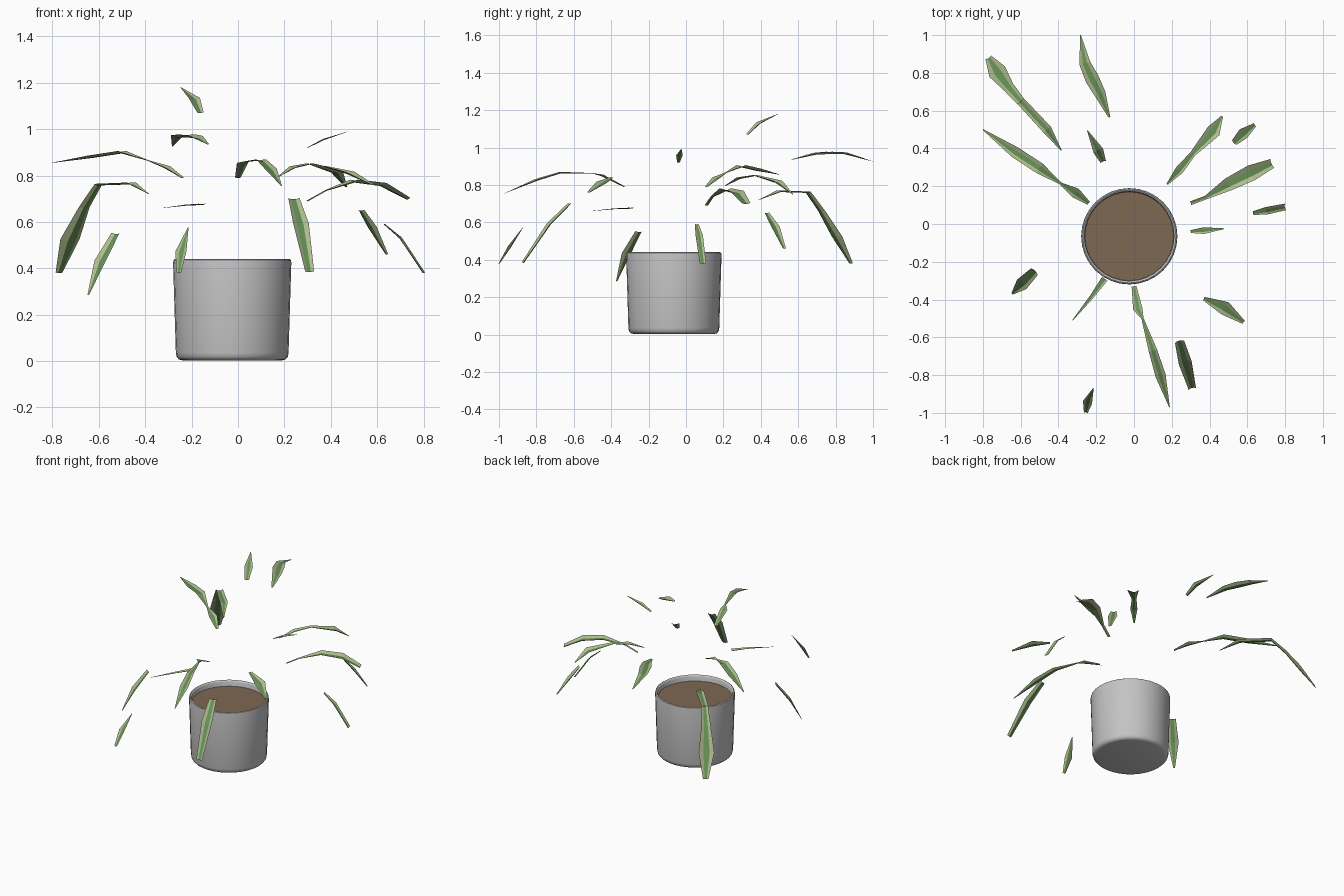
import bpy, bmesh, math
from mathutils import Vector


def material(name, rgb):
    m = bpy.data.materials.new(name)
    m.diffuse_color = (*rgb, 1)
    return m


GREY = material("pot_grey", (0.55, 0.55, 0.55))
SOIL = material("soil_brown", (0.21, 0.14, 0.085))
PALE = material("pale_leaf_edge", (0.42, 0.50, 0.27))
GREEN = material("leaf_green", (0.13, 0.28, 0.09))


def new_object(name, bm, mats):
    me = bpy.data.meshes.new(name)
    bm.to_mesh(me)
    bm.free()
    ob = bpy.data.objects.new(name, me)
    bpy.context.collection.objects.link(ob)
    for m in mats:
        me.materials.append(m)
    return ob


def lathe(name, profile, mat, centre, sides=32):
    """Revolve (radius, z) points; zero radius closes the end with a fan."""
    bm = bmesh.new()
    vs = [bm.verts.new((r, 0, z)) for r, z in profile]
    es = [bm.edges.new(p) for p in zip(vs, vs[1:])]
    bmesh.ops.spin(bm, geom=vs + es, cent=(0, 0, 0), axis=(0, 0, 1),
                   angle=2 * math.pi, steps=sides, use_merge=True)
    bmesh.ops.remove_doubles(bm, verts=bm.verts, dist=0.0005)
    bmesh.ops.recalc_face_normals(bm, faces=bm.faces)
    ob = new_object(name, bm, [mat])
    ob.location = (*centre, 0)
    bpy.ops.object.select_all(action='DESELECT')
    ob.select_set(True)
    bpy.context.view_layer.objects.active = ob
    bpy.ops.object.shade_smooth_by_angle(angle=math.radians(40))
    return ob


# Pot with rounded foot and rim, and the soil inside it
C = (-0.025, -0.065)
lathe("pot", [(0, 0.003), (0.215, 0.003), (0.23, 0.007), (0.24, 0.018), (0.243, 0.035),
              (0.255, 0.425), (0.253, 0.436), (0.247, 0.44), (0.241, 0.437),
              (0.237, 0.428), (0.23, 0.30), (0, 0.30)], GREY, C)
bm = bmesh.new()
bmesh.ops.create_circle(bm, cap_ends=True, segments=32, radius=0.235)
soil = new_object("soil", bm, [SOIL])
soil.location = (*C, 0.40)


def leaf(name, path, widths):
    """Shallow folded blade along a path: pale edges, green middle."""
    bm = bmesh.new()
    pts = [Vector(p) for p in path]
    rows = []
    for i, (p, w) in enumerate(zip(pts, widths)):
        t = (pts[min(i + 1, len(pts) - 1)] - pts[max(i - 1, 0)]).normalized()
        side = t.cross(Vector((0, 0, 1))).normalized()
        up = side.cross(t)
        rows.append([bm.verts.new(p + side * (u * w / 2) + up * (d * w))
                     for u, d in ((-1, 0.1), (-0.4, -0.06), (0.4, -0.06), (1, 0.1))])
    for a, b in zip(rows, rows[1:]):
        for k in range(3):
            f = bm.faces.new((a[k], a[k + 1], b[k + 1], b[k]))
            f.material_index = 1 if k == 1 else 0
    new_object(name, bm, [PALE, GREEN])


# Long arching leaves (points from inner end to tip, then widths)
LONG = [
    ([(-.385, .39, .72), (-.46, .50, .765), (-.60, .65, .76), (-.66, .72, .66),
      (-.72, .80, .52), (-.77, .88, .38)], (.005, .05, .045, .06, .10, .035)),
    ([(-.24, .11, .79), (-.31, .165, .835), (-.39, .215, .865), (-.50, .295, .90),
      (-.63, .38, .88), (-.80, .50, .855)], (.02, .055, .012, .06, .06, .005)),
    ([(-.13, .565, .935), (-.18, .69, .965), (-.22, .765, .97), (-.26, .85, .968),
      (-.283, 1.0, .925)], (.01, .06, .075, .06, .004)),
    ([(.175, .21, .795), (.24, .285, .835), (.31, .37, .85), (.42, .49, .815),
      (.467, .57, .75)], (.008, .045, .03, .075, .01)),
    ([(.30, .11, .69), (.38, .14, .735), (.50, .21, .775), (.62, .27, .76),
      (.73, .32, .70)], (.02, .02, .07, .085, .05)),
    ([(0, -.33, .79), (.02, -.45, .85), (.045, -.50, .862), (.10, -.67, .865),
      (.14, -.80, .825), (.188, -.97, .755)], (.025, .05, .012, .045, .055, .004)),
]
for n, (path, widths) in enumerate(LONG):
    leaf(f"long_leaf_{n + 1}", path, widths)

# Short detached leaf pieces
SHORT = [
    ([(-.163, .33, 1.07), (-.19, .39, 1.13), (-.247, .495, 1.18)], (.03, .055, .004)),
    ([(.53, .43, .65), (.575, .475, .575), (.64, .525, .46)], (.035, .06, .02)),
    ([(.63, .057, .59), (.70, .07, .53), (.80, .09, .38)], (.02, .04, .035)),
    ([(.30, -.04, .92), (.37, -.035, .955), (.475, -.025, .99)], (.015, .035, .005)),
    ([(.37, -.395, .84), (.48, -.445, .81), (.58, -.52, .76)], (.02, .075, .02)),
    ([(.24, -.62, .70), (.27, -.73, .59), (.308, -.87, .385)], (.05, .07, .04)),
    ([(-.215, -.87, .575), (-.245, -.94, .47), (-.255, -.998, .38)], (.004, .05, .02)),
    ([(-.155, -.29, .675), (-.22, -.38, .672), (-.325, -.51, .66)], (.035, .022, .004)),
    ([(-.525, -.25, .55), (-.59, -.315, .43), (-.645, -.37, .285)], (.05, .07, .01)),
]
for n, (path, widths) in enumerate(SHORT):
    leaf(f"short_leaf_{n + 1}", path, widths)
